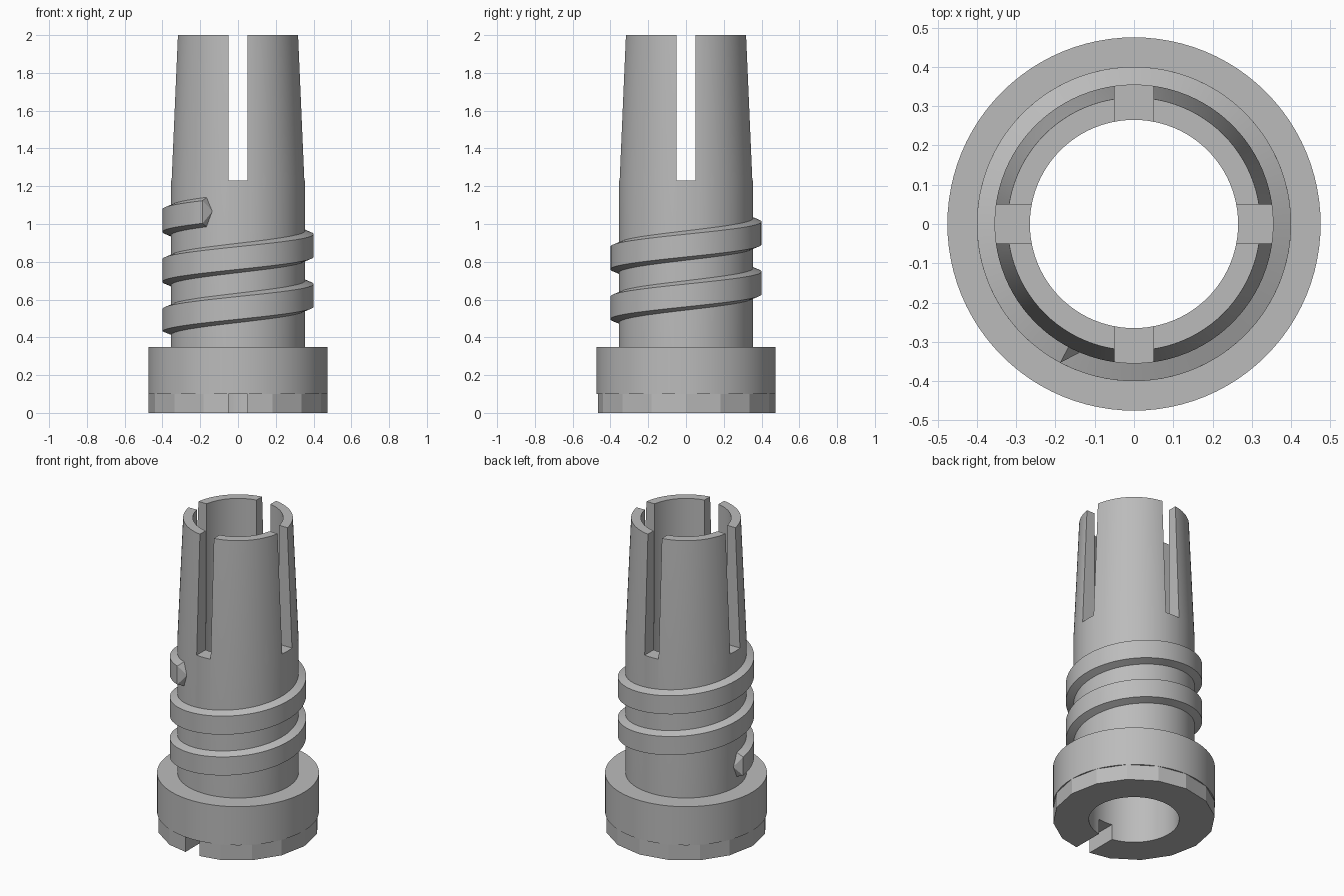
import bpy, bmesh, math

if "Cube" in bpy.data.objects:
    bpy.data.objects.remove(bpy.data.objects["Cube"])

grey = bpy.data.materials.new("mid_grey")
grey.diffuse_color = (0.5, 0.5, 0.5, 1)
grey.use_nodes = True
grey.node_tree.nodes["Principled BSDF"].inputs["Base Color"].default_value = grey.diffuse_color

SEG = 96
SLOT = 0.05       # half width of every slot
BORE = 0.265


def finish(name, bm):
    bmesh.ops.recalc_face_normals(bm, faces=bm.faces)
    me = bpy.data.meshes.new(name)
    bm.to_mesh(me)
    bm.free()
    me.materials.append(grey)
    ob = bpy.data.objects.new(name, me)
    bpy.context.collection.objects.link(ob)
    return ob


def sweep(name, rings, closed):
    """Skin a list of closed cross-sections."""
    bm = bmesh.new()
    vs = [[bm.verts.new(p) for p in ring] for ring in rings]
    count = len(vs) if closed else len(vs) - 1
    for i in range(count):
        a, b = vs[i], vs[(i + 1) % len(vs)]
        for j in range(len(a)):
            k = (j + 1) % len(a)
            bm.faces.new((a[j], a[k], b[k], b[j]))
    if not closed:
        bmesh.ops.remove_doubles(bm, verts=bm.verts, dist=1e-5)
    return finish(name, bm)


def polar(r, a, z):
    return (r * math.cos(a), r * math.sin(a), z)


def cut_box(ob, lo, hi):
    bm = bmesh.new()
    bmesh.ops.create_cube(bm, size=1)
    for v in bm.verts:
        v.co = [(l + h) / 2 + c * (h - l) for c, l, h in zip(v.co, lo, hi)]
    cutter = finish("slot_cutter", bm)
    cutter.hide_render = True
    mod = ob.modifiers.new("slot", 'BOOLEAN')
    mod.operation = 'DIFFERENCE'
    mod.solver = 'EXACT'
    mod.object = cutter
    bpy.context.view_layer.objects.active = ob
    bpy.ops.object.modifier_apply(modifier=mod.name)
    bpy.data.objects.remove(cutter)


def smooth(ob, degrees):
    bpy.ops.object.select_all(action='DESELECT')
    ob.select_set(True)
    bpy.context.view_layer.objects.active = ob
    bpy.ops.object.shade_smooth_by_angle(angle=math.radians(degrees))


angles = [2 * math.pi * i / SEG for i in range(SEG)]

# Hollow sleeve with collar and tapered top
profile = [(BORE, 0.1), (0.475, 0.1), (0.475, 0.35), (0.355, 0.35),
           (0.355, 1.23), (0.322, 2.0), (BORE, 2.0)]
sleeve = sweep("sleeve", [[polar(r, a, z) for r, z in profile] for a in angles], True)

# Four slots dividing the top into fingers
cut_box(sleeve, (-SLOT, -1, 1.23), (SLOT, 1, 2.2))
cut_box(sleeve, (-1, -SLOT, 1.23), (1, SLOT, 2.2))
smooth(sleeve, 30)

# Sixteen-sided foot ring with a single slot at the front
SIDES = 16
step = 2 * math.pi / SIDES


def foot_radius(a):
    return 0.475 * math.cos(step / 2) / math.cos(a % step - step / 2)


foot = sweep("foot_ring", [[polar(BORE, a, 0), polar(foot_radius(a), a, 0),
                            polar(foot_radius(a), a, 0.1), polar(BORE, a, 0.1)]
                           for a in angles], True)
cut_box(foot, (-SLOT, -1, -0.2), (SLOT, 0, 0.0999))
smooth(foot, 15)

# Helical thread with pointed ends
PITCH = 0.264
start, end = math.radians(182), math.radians(242 + 720)


def height(a):
    return 0.49 + PITCH * (a - math.pi) / (2 * math.pi)


def tip(a):
    return [polar(0.352, a, height(a))] * 4


rings = [tip(start - math.radians(5.5))]
n = 200
for i in range(n + 1):
    a = start + (end - start) * i / n
    z = height(a)
    rings.append([polar(0.35, a, z - 0.08), polar(0.4, a, z - 0.06),
                  polar(0.4, a, z + 0.06), polar(0.35, a, z + 0.08)])
rings.append(tip(end + math.radians(5.5)))

bm = bmesh.new()
prev = None
for ring in rings:
    pts = ring[:1] if ring[0] == ring[1] else ring
    cur = [bm.verts.new(p) for p in pts]
    if prev:
        for j in range(4):
            k = (j + 1) % 4
            if len(prev) == 1:
                bm.faces.new((prev[0], cur[k], cur[j]))
            elif len(cur) == 1:
                bm.faces.new((prev[j], prev[k], cur[0]))
            else:
                bm.faces.new((prev[j], prev[k], cur[k], cur[j]))
    prev = cur
thread = finish("thread", bm)
smooth(thread, 25)
